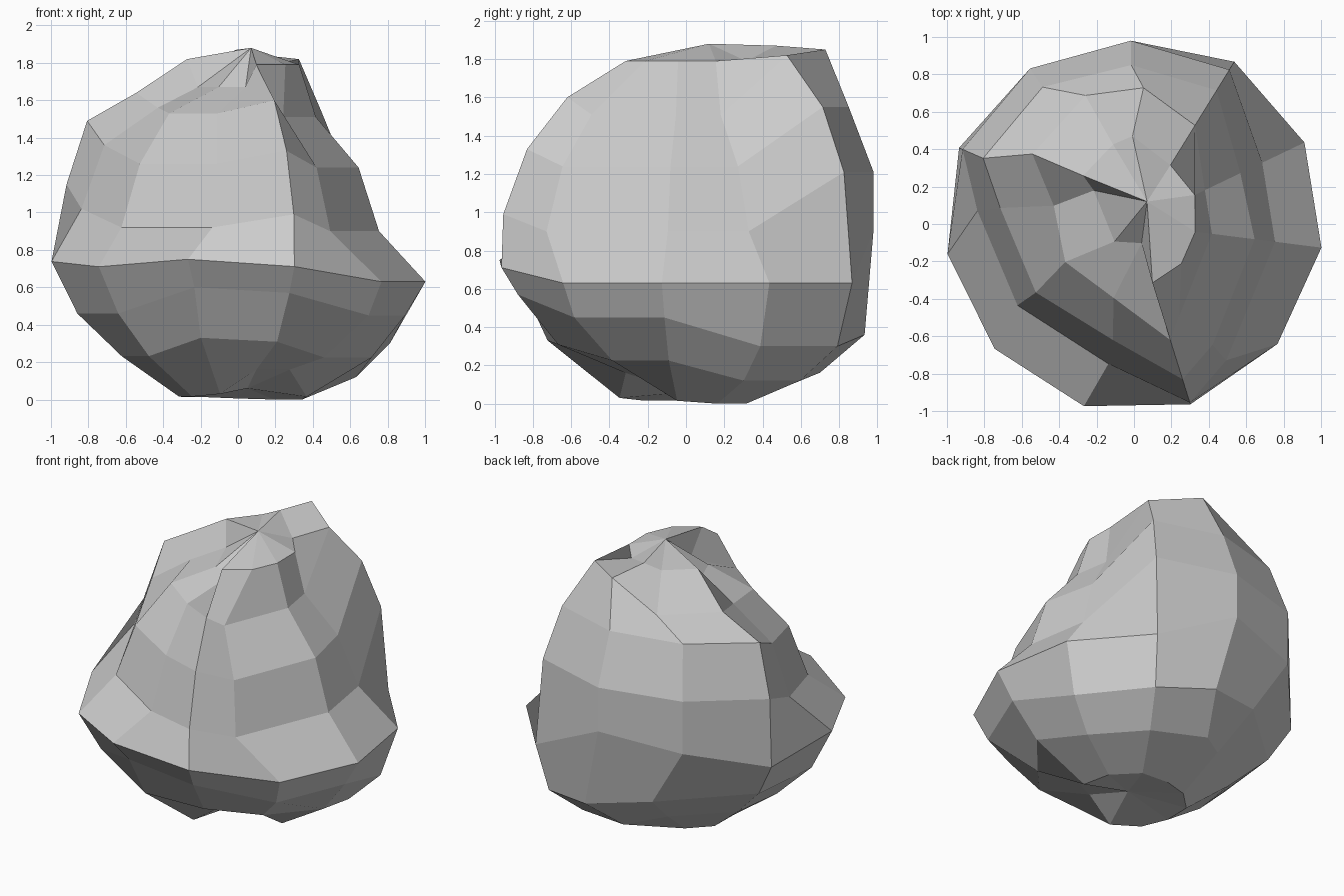
import bpy, bmesh
from math import sin, cos, radians

SIDES = 11
# Ring heights from bottom to top, and how strongly each follows the lift of its side
base = [0.0, 0.12, 0.30, 0.63, 0.90, 1.24, 1.51, 1.79]
low_lift = [0.06, 0, 0, 0.15, 0.15, 0.27, 0.30, 0.16, 0.16, 0.15, 0.13]
high_lift = [0.31, 0.31, 0, 0, 0, 0.09, 0.02, 0.02, 0.12, 0.25, 0.30]
low_weight = [0.1, 0.7, 1, 0, 0, 0, 0, 0]
high_weight = [0, 0, 0, 0.9, 1, 1, 1, 0]

# Ring outlines: distance from the axis, clockwise from the back
radius = [
    [.32, .37, .38, .37, .36, .33, .36, .33, .32, .34, .32],
    [.70, .70, .70, .72, .60, .70, .75, .64, .63, .62, .58],
    [.94, .93, .90, .90, .91, .92, .88, .86, .87, .87, .85],
    [.98, 1.02, 1.01, 1.01, 1.0, 1.01, 1.01, 1.0, 1.01, 1.02, 1.0],
    [.98, .97, .76, .76, .88, 1.0, .76, .76, .84, 1.0, 1.0],
    [.85, .84, .63, .65, .77, .87, .63, .64, .72, .88, .88],
    [.73, .62, .42, .42, .55, .65, .41, .42, .44, .66, .735],
    [.47, .37, .36, .33, .33, .33, .11, .14, .28, .375, .44],
]
# Local chips: ring, side -> height
chips = {(0, 4): .16, (0, 5): .16, (3, 1): .63, (3, 6): .75, (3, 7): .71,
         (3, 9): .69, (3, 10): .84, (6, 8): 1.56, (6, 9): 1.64, (6, 10): 1.66,
         (6, 0): 1.85, (7, 0): 1.87, (7, 6): 1.67, (7, 7): 1.67, (7, 8): 1.67,
         (7, 9): 1.82, (7, 10): 1.83}
# Folds: ring, side -> degrees the corner leans clockwise
twist = {(4, 4): 16, (5, 4): 17, (6, 4): 24, (4, 8): 14, (5, 8): 16, (6, 8): 22,
         (7, 8): 49, (6, 9): 11, (7, 9): 20, (6, 10): 13, (7, 10): 19, (6, 0): 5,
         (4, 6): -5, (5, 6): -5, (7, 6): -37, (4, 7): 7, (5, 7): 7, (6, 7): 13,
         (2, 10): 13, (2, 0): 8, (1, 10): 10}


def point(ring, k):
    a = radians(91 - k * 360 / SIDES - twist.get((ring, k), 0))
    r = radius[ring][k]
    z = base[ring] + low_lift[k] * low_weight[ring] + high_lift[k] * high_weight[ring]
    return r * cos(a), r * sin(a), chips.get((ring, k), z)


# Boulder: rings joined into flat facets, closed with a peak and a base point
bm = bmesh.new()
rings = [[bm.verts.new(point(i, k)) for k in range(SIDES)] for i in range(len(base))]
foot = bm.verts.new((0.05, 0.0, 0.06))
peak = bm.verts.new((0.07, 0.12, 1.88))
for k in range(SIDES):
    n = (k + 1) % SIDES
    for lo, hi in zip(rings, rings[1:]):
        bm.faces.new((lo[k], hi[k], hi[n], lo[n]))
    bm.faces.new((rings[0][n], foot, rings[0][k]))
    bm.faces.new((rings[-1][k], peak, rings[-1][n]))
bmesh.ops.recalc_face_normals(bm, faces=bm.faces)
mesh = bpy.data.meshes.new("boulder")
bm.to_mesh(mesh)
bm.free()
bpy.context.collection.objects.link(bpy.data.objects.new("boulder", mesh))
